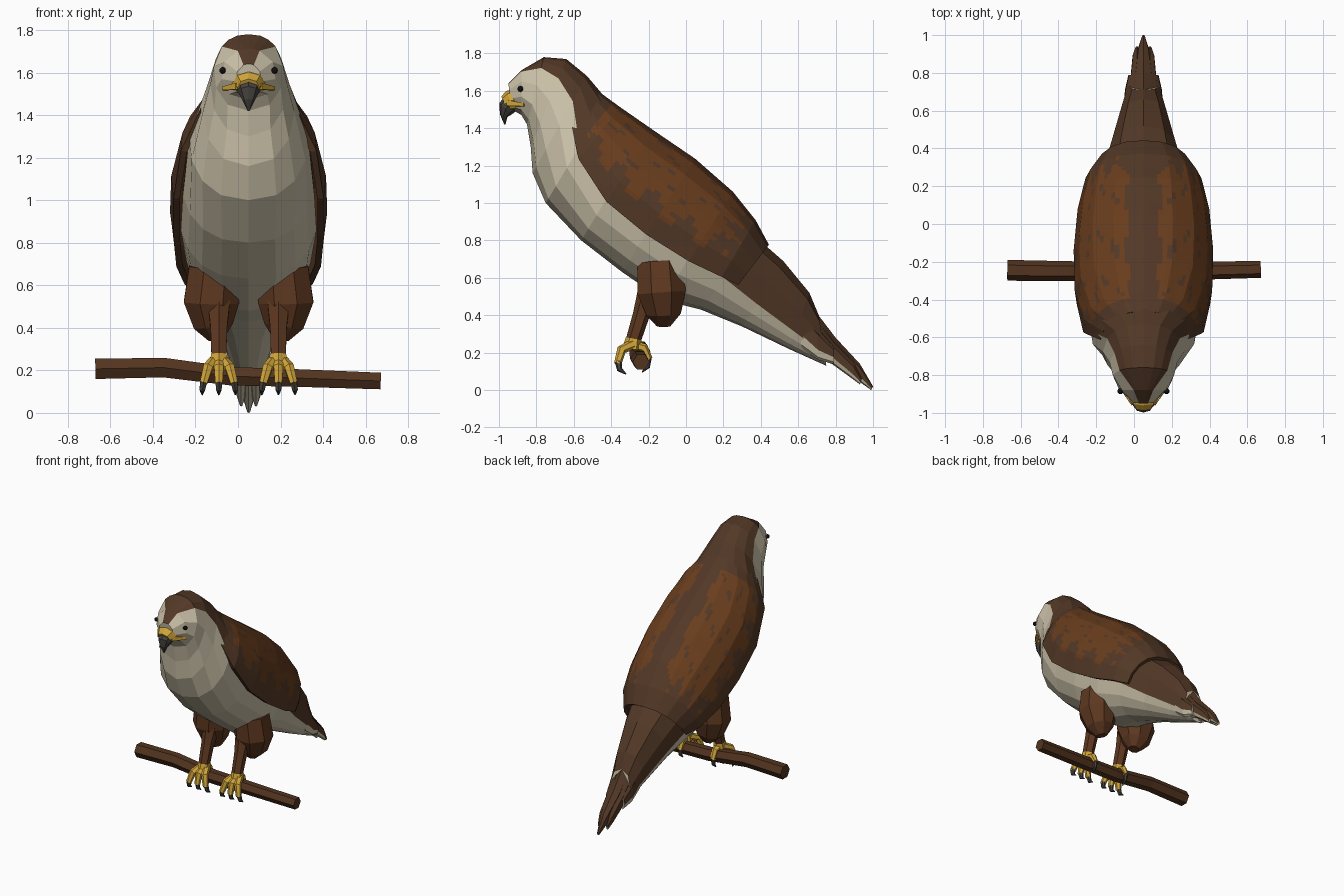
import bpy, bmesh, math
from mathutils import Vector

if "Cube" in bpy.data.objects:
    bpy.data.objects.remove(bpy.data.objects["Cube"])

CX = 0.05  # the bird's plane of symmetry


def material(name, hexcode):
    rgb = [int(hexcode[i:i + 2], 16) / 255 for i in (0, 2, 4)]
    m = bpy.data.materials.new(name)
    m.diffuse_color = [((c + 0.055) / 1.055) ** 2.4 if c > 0.04 else c / 12.92 for c in rgb] + [1]
    m.use_nodes = True
    m.node_tree.nodes["Principled BSDF"].inputs["Base Color"].default_value = m.diffuse_color
    return m


CREAM = material("cream feathers", "CDC3AA")
BROWN = material("dark brown feathers", "523826")
RUST = material("rust feathers", "693D1D")
THIGH = material("leg brown", "5E3820")
YELLOW = material("yellow skin", "D2A63A")
HORN = material("dark horn", "45423E")
BARK = material("bark", "53341F")
BLACK = material("eye black", "141210")


def finish(name, bm, mats, recalc=True):
    if recalc:
        bmesh.ops.recalc_face_normals(bm, faces=bm.faces[:])
    me = bpy.data.meshes.new(name)
    bm.to_mesh(me)
    bm.free()
    for m in mats:
        me.materials.append(m)
    ob = bpy.data.objects.new(name, me)
    bpy.context.collection.objects.link(ob)
    return ob


def section(ring, a, side=1, cx=CX):
    """Point on an oval cross-section: a = 0 at the bottom, pi at the top."""
    ty, tz, by, bz, w, _ = ring
    t = (1 - math.cos(a)) / 2
    return Vector((cx + side * w * max(0, math.sin(a)) ** 0.85, by + (ty - by) * t, bz + (tz - bz) * t))


def split_angle(ring):
    return math.acos(1 - 2 * ring[5])


def loft(name, rings, mats, low=4, high=3, cx=CX):
    """Skin over rings (top y, top z, bottom y, bottom z, half width, colour split height)."""
    bm = bmesh.new()
    rows = []
    for r in rings:
        s = split_angle(r)
        half = [s * i / low for i in range(low + 1)] + [s + (math.pi - s) * i / high for i in range(1, high + 1)]
        pts = [section(r, a, 1, cx) for a in half] + [section(r, a, -1, cx) for a in half[-2:0:-1]]
        rows.append([bm.verts.new(p) for p in pts])
    n = len(rows[0])
    for p, q in zip(rows, rows[1:]):
        for i in range(n):
            j = (i + 1) % n
            f = bm.faces.new((p[i], p[j], q[j], q[i]))
            f.material_index = 0 if i < low or i >= n - low else len(mats) - 1
    bm.faces.new(rows[0])
    bm.faces.new(rows[-1])
    return finish(name, bm, mats)


def tube(name, path, mat, sides=6):
    """Faceted tube through (x, y, z, radius) points."""
    bm = bmesh.new()
    pts = [Vector(p[:3]) for p in path]
    rows = []
    for i, p in enumerate(pts):
        d = (pts[min(i + 1, len(pts) - 1)] - pts[max(i - 1, 0)]).normalized()
        ref = Vector((0, 0, 1)) if abs(d.x) > 0.9 else Vector((1, 0, 0))
        u = (ref - d * ref.dot(d)).normalized()
        v = d.cross(u)
        angles = [2 * math.pi * (k + 0.5) / sides for k in range(sides)]
        rows.append([bm.verts.new(p + path[i][3] * (u * math.cos(a) + v * math.sin(a))) for a in angles])
    for p, q in zip(rows, rows[1:]):
        for k in range(sides):
            bm.faces.new((p[k], p[(k + 1) % sides], q[(k + 1) % sides], q[k]))
    bm.faces.new(rows[0])
    bm.faces.new(rows[-1])
    return finish(name, bm, [mat])


# Body from face to tail root: cream below the split, brown above
loft("body", [
    (-.95, 1.64, -.93, 1.50, .06, .97),
    (-.88, 1.71, -.88, 1.47, .128, .97),
    (-.76, 1.78, -.85, 1.42, .165, .84),
    (-.64, 1.77, -.83, 1.30, .18, .78),
    (-.53, 1.68, -.82, 1.16, .215, .74),
    (-.42, 1.55, -.75, 1.00, .28, .55),
    (-.22, 1.36, -.56, .80, .315, .40),
    (.00, 1.20, -.34, .63, .325, .40),
    (.20, 1.02, -.12, .48, .295, .42),
    (.36, .83, .08, .43, .235, .43),
    (.52, .69, .30, .34, .175, .35),
    (.66, .52, .55, .22, .12, .30),
    (.71, .40, .75, .13, .085, .22)], [CREAM, BROWN])

# Folded wings: a shell over the back, finely cut so the mottled pattern follows the facets
wing_rings = [
    (-.47, 1.58, -.82, 1.16, .22, .60),
    (-.36, 1.50, -.75, 1.00, .305, .46),
    (-.18, 1.375, -.56, .80, .35, .36),
    (.04, 1.225, -.34, .63, .355, .34),
    (.24, 1.05, -.12, .48, .335, .37),
    (.36, .90, .08, .43, .295, .38),
    (.43, .77, .16, .42, .235, .42)]
COLS, CUT = 5, 6


def wing_point(i, j, side):
    """Bilinear sample of the coarse wing grid at fine index i, j."""
    i0, j0 = min(i // CUT, len(wing_rings) - 2), min(j // CUT, COLS - 1)
    fi, fj = i / CUT - i0, j / CUT - j0

    def corner(a, b):
        s = split_angle(wing_rings[a])
        return section(wing_rings[a], s + (math.pi - s) * b / COLS, side)
    p = corner(i0, j0).lerp(corner(i0, j0 + 1), fj)
    return p.lerp(corner(i0 + 1, j0).lerp(corner(i0 + 1, j0 + 1), fj), fi)


def is_rust(u, v):
    inside = 0.1 < u < 0.76 + 0.06 * math.sin(v * 34)
    inside = inside and 0.24 + 0.09 * math.sin(u * 45) < v < 0.88 + 0.03 * math.sin(u * 30)
    fleck = math.sin(u * 31 + 3 * math.sin(v * 17)) * math.sin(v * 23 + 2) > 0.8
    return inside and not fleck


bm = bmesh.new()
nu, nv = (len(wing_rings) - 1) * CUT, COLS * CUT
grid = [[bm.verts.new(wing_point(i, j if j <= nv else 2 * nv - j, 1 if j <= nv else -1))
         for j in range(2 * nv + 1)] for i in range(nu + 1)]
for i in range(nu):
    for j in range(2 * nv):
        f = bm.faces.new((grid[i][j], grid[i + 1][j], grid[i + 1][j + 1], grid[i][j + 1]))
        v = (j + 0.5) / nv
        f.material_index = int(is_rust((i + 0.5) / nu, min(v, 2 - v)))
bm.normal_update()
if sum(f.normal.z for f in bm.faces) < 0:
    bmesh.ops.reverse_faces(bm, faces=bm.faces[:])
wings = finish("folded_wings", bm, [BROWN, RUST], recalc=False)
shell = wings.modifiers.new("thickness", "SOLIDIFY")
shell.thickness, shell.offset = 0.03, 0

# Tail feathers: a long middle one and shorter pairs beside it
loft("middle_tail_feather", [(.67, .45, .72, .17, .05, .35), (.80, .28, .78, .15, .05, .35),
                             (.93, .14, .92, .05, .032, .35), (1.0, .02, .99, .0, .008, .4)],
     [CREAM, BROWN], 2, 2)
for side in (-1, 1):
    loft("inner_tail_feather", [(.66, .43, .72, .16, .045, .3), (.80, .25, .78, .14, .035, .3),
                                (.90, .14, .89, .06, .024, .3), (.94, .06, .93, .03, .008, .4)],
         [CREAM, BROWN], 2, 2, CX + side * .035)
    loft("outer_tail_feather", [(.58, .50, .62, .22, .04, .3), (.70, .34, .71, .16, .035, .3),
                                (.79, .23, .79, .14, .014, .4)],
         [CREAM, BROWN], 2, 2, CX + side * .066)

# Beak and the yellow skin around it
loft("cere", [(-.92, 1.61, -.88, 1.50, .085, .5), (-.96, 1.60, -.92, 1.49, .07, .5),
              (-.988, 1.57, -.95, 1.49, .05, .5)], [YELLOW], 2, 2)
loft("hooked_beak", [(-.975, 1.562, -.91, 1.49, .056, .5), (-.998, 1.535, -.93, 1.475, .048, .5),
                     (-.995, 1.475, -.955, 1.46, .028, .5), (-.972, 1.42, -.965, 1.42, .005, .5)],
     [HORN], 2, 2)

for side in (-1, 1):
    # Gape and eye
    tube("gape", [(CX + side * .05, -.95, 1.535, .022), (CX + side * .118, -.865, 1.525, .012)], YELLOW, 4)
    bm = bmesh.new()
    bmesh.ops.create_icosphere(bm, subdivisions=2, radius=.016)
    bmesh.ops.translate(bm, verts=bm.verts[:], vec=(CX + side * .122, -.885, 1.61))
    finish("eye", bm, [BLACK])

    # Feathered thigh and shin
    X = CX + side * .14
    tube("thigh", [(CX + side * .16, -.14, .68, .13), (CX + side * .175, -.13, .52, .14),
                   (CX + side * .165, -.12, .41, .10), (CX + side * .15, -.12, .345, .04)], THIGH, 8)
    tube("shin", [(X, -.20, .52, .06), (X, -.24, .40, .045), (X, -.285, .255, .04)], THIGH)

    # Foot: three front toes and one back toe, each with a claw
    tube("ankle", [(X, -.28, .275, .042), (X, -.29, .22, .05)], YELLOW)
    for dx in (-1, 0, 1):
        tube("front_toe", [(X + dx * .02, -.285, .245, .028), (X + dx * .05, -.345, .215, .026),
                           (X + dx * .072, -.365, .14, .02)], YELLOW)
        tube("front_claw", [(X + dx * .07, -.362, .155, .019), (X + dx * .078, -.355, .11, .015),
                            (X + dx * .078, -.32, .085, .003)], HORN)
    tube("back_toe", [(X, -.29, .24, .028), (X, -.225, .225, .026), (X, -.198, .165, .02)], YELLOW)
    tube("back_claw", [(X, -.20, .175, .017), (X, -.205, .125, .013), (X, -.235, .095, .003)], HORN)

# Branch
tube("branch", [(-.67, -.245, .207, .055), (-.35, -.25, .213, .053),
                (-.03, -.25, .172, .05), (.25, -.25, .165, .048), (.67, -.24, .15, .045)], BARK)
